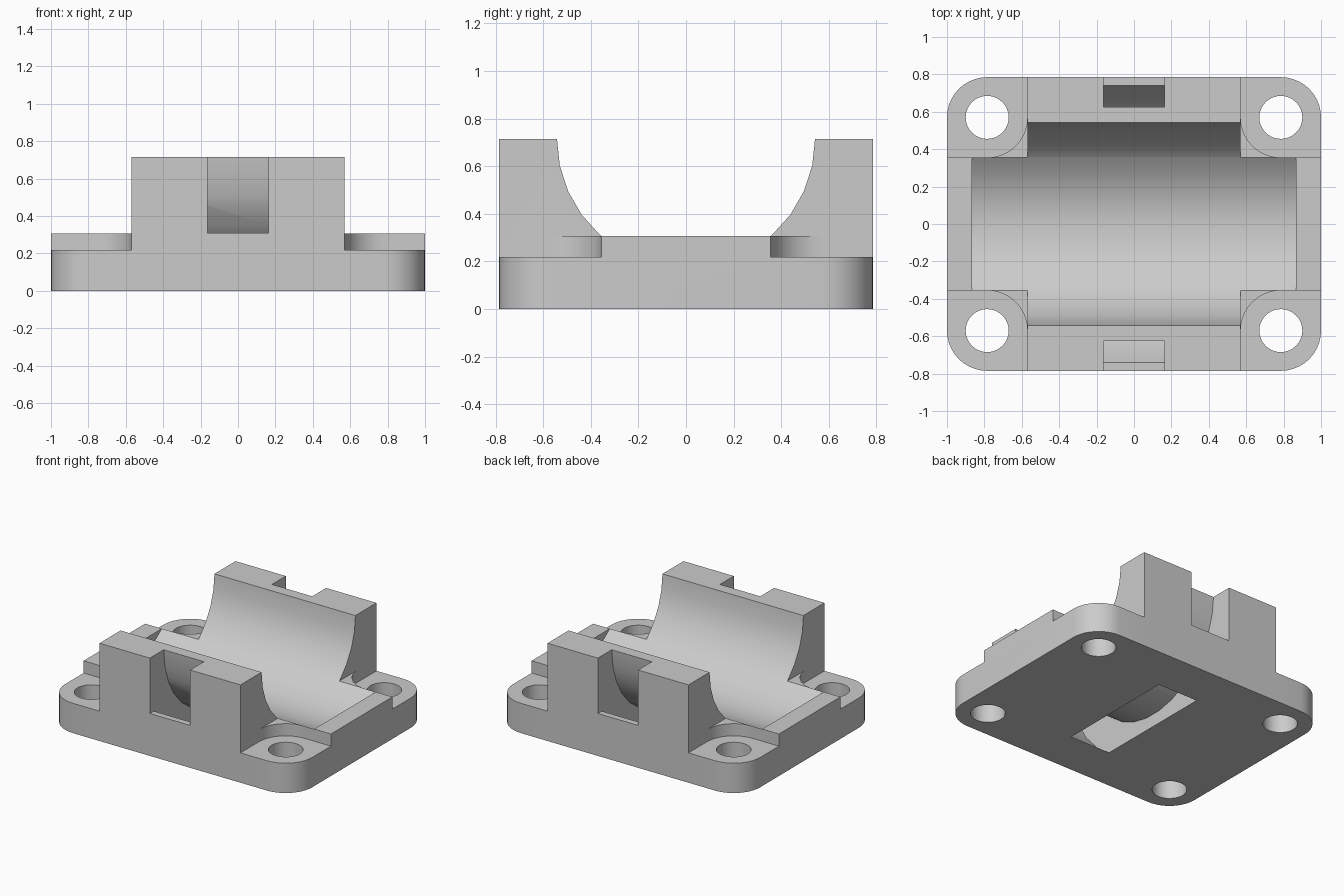
import bpy, bmesh, math

cube = bpy.data.objects.get("Cube")
if cube:
    bpy.data.objects.remove(cube, do_unlink=True)

# Main dimensions
HALF_X, HALF_Y, TOP = 1.0, 0.785, 0.715
PLATE_TOP, PAD_TOP = 0.307, 0.218
SADDLE_HALF = 0.57
HOLE_X, HOLE_Y, HOLE_R = 0.785, 0.57, 0.115
ROUND = HALF_X - HOLE_X
BORE_R, SLOT_HALF = 0.542, 0.163

grey = bpy.data.materials.new("mid grey")
grey.use_nodes = True
grey.diffuse_color = (0.6, 0.6, 0.6, 1)
grey.node_tree.nodes["Principled BSDF"].inputs["Base Color"].default_value = grey.diffuse_color


def prism(name, points, low, high, axis="Z"):
    """Extrude a closed outline along z, or along x with (y, z) points."""
    bm = bmesh.new()
    place = (lambda u, v: (u, v, low)) if axis == "Z" else (lambda u, v: (low, u, v))
    face = bm.faces.new([bm.verts.new(place(u, v)) for u, v in points])
    out = bmesh.ops.extrude_face_region(bm, geom=[face])
    verts = [g for g in out["geom"] if isinstance(g, bmesh.types.BMVert)]
    d = high - low
    bmesh.ops.translate(bm, verts=verts, vec=(0, 0, d) if axis == "Z" else (d, 0, 0))
    bmesh.ops.recalc_face_normals(bm, faces=bm.faces)
    mesh = bpy.data.meshes.new(name)
    bm.to_mesh(mesh)
    bm.free()
    obj = bpy.data.objects.new(name, mesh)
    bpy.context.collection.objects.link(obj)
    return obj


def arc(cx, cy, r, start, end, steps):
    angles = [math.radians(start + (end - start) * i / steps) for i in range(steps + 1)]
    return [(cx + r * math.cos(a), cy + r * math.sin(a)) for a in angles]


def circle(cx, cy, r, sides):
    return arc(cx, cy, r, 0, 360, sides)[:-1]


def rect(x, low, high):
    return [(-x, low), (x, low), (x, high), (-x, high)]


def combine(target, tool, operation):
    mod = target.modifiers.new(operation, "BOOLEAN")
    mod.operation, mod.solver, mod.object = operation, "EXACT", tool
    bpy.context.view_layer.objects.active = target
    bpy.ops.object.modifier_apply(modifier=mod.name)
    bpy.data.objects.remove(tool, do_unlink=True)


# Rounded base plate with the taller saddle block
outline = []
for sx, sy, start in ((1, 1, 0), (-1, 1, 90), (-1, -1, 180), (1, -1, 270)):
    outline += arc(sx * HOLE_X, sy * HOLE_Y, ROUND, start, start + 90, 10)
body = prism("bearing_saddle", outline, 0, PLATE_TOP)
combine(body, prism("saddle_block", rect(SADDLE_HALF, -HALF_Y, HALF_Y), 0, TOP), "UNION")

# Screw pads with a rounded inner corner, and their through holes
for sx in (-1, 1):
    for sy in (-1, 1):
        pad = arc(HOLE_X, HOLE_Y, ROUND, 180, 270, 10) + [(1.2, HOLE_Y - ROUND), (1.2, 1), (SADDLE_HALF, 1)]
        pad = [(sx * x, sy * y) for x, y in pad]
        combine(body, prism("pad_cutter", pad, PAD_TOP, 1), "DIFFERENCE")
        hole = circle(sx * HOLE_X, sy * HOLE_Y, HOLE_R, 32)
        combine(body, prism("hole_cutter", hole, -0.1, 1), "DIFFERENCE")

# Bearing trough
combine(body, prism("bore_cutter", circle(0, TOP, BORE_R, 30), -0.865, 0.865, "X"), "DIFFERENCE")

# Curved strap channel, open at the sides above the ledge and through the underside
strap = prism("strap_cutter", circle(0, TOP, 0.848, 30), -SLOT_HALF, SLOT_HALF, "X")
combine(strap, prism("strap_window", rect(1, 0.31, 1.2), -SLOT_HALF, SLOT_HALF, "X"), "UNION")
combine(strap, prism("strap_core", circle(0, TOP, 0.625, 30), -0.5, 0.5, "X"), "DIFFERENCE")
combine(body, strap, "DIFFERENCE")

# Finish
body.data.materials.clear()
body.data.materials.append(grey)
for p in body.data.polygons:
    p.material_index = 0
bpy.ops.object.select_all(action="DESELECT")
body.select_set(True)
bpy.context.view_layer.objects.active = body
bpy.ops.object.shade_smooth_by_angle(angle=math.radians(30))
